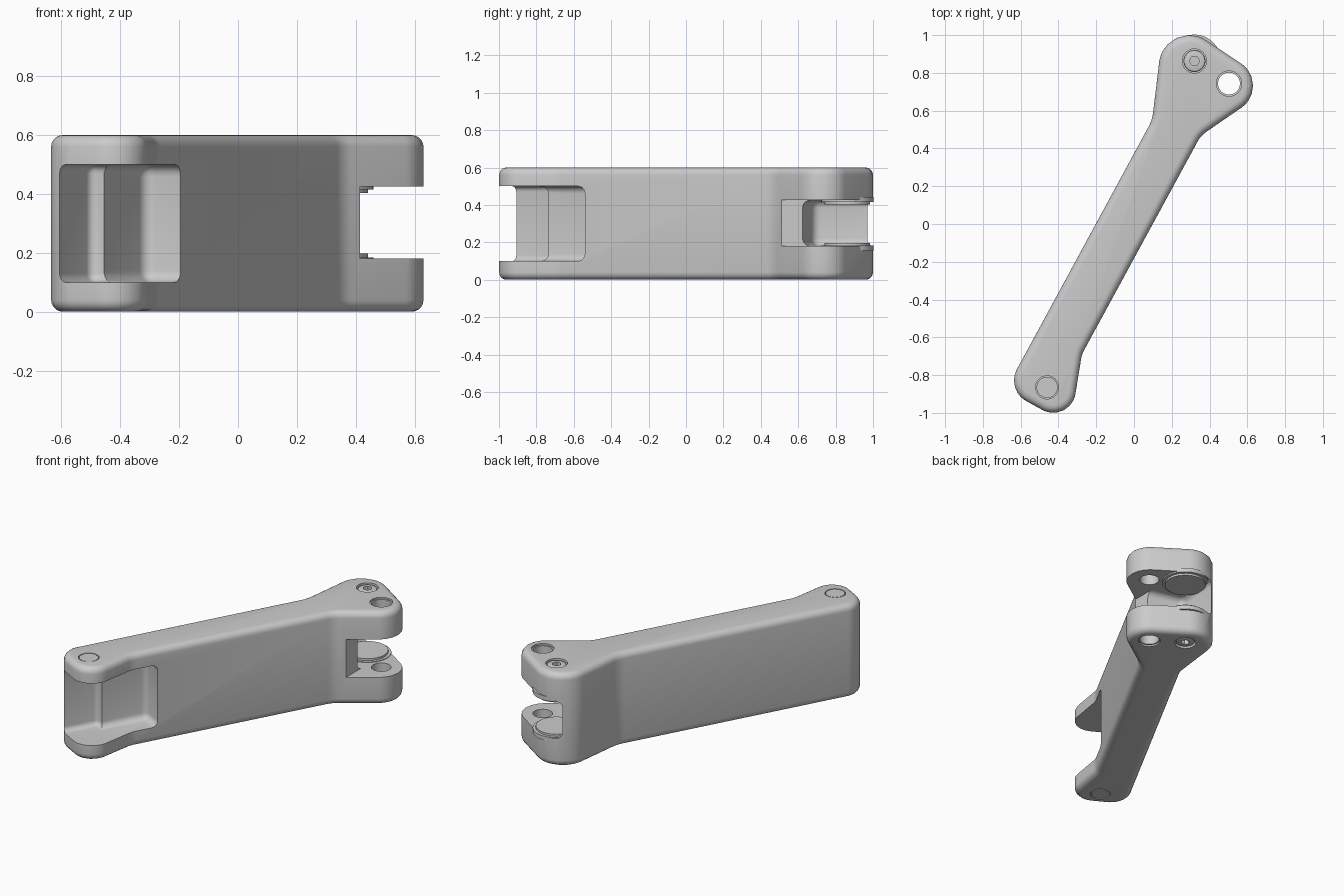
import bpy, bmesh, math
from mathutils import Vector

if "Cube" in bpy.data.objects:
    bpy.data.objects.remove(bpy.data.objects["Cube"])

grey = bpy.data.materials.new("plain_grey")
grey.use_nodes = True
colour = (0.6, 0.6, 0.6, 1)
grey.diffuse_color = colour
grey.node_tree.nodes["Principled BSDF"].inputs["Base Color"].default_value = colour

HEIGHT = 0.6
MID = HEIGHT / 2
ALONG = Vector((0.477, 0.879))     # arm direction
ACROSS = Vector((0.879, -0.477))   # towards the arm's open side
PIN, BOLT, HOLE = (-0.46, -0.865), (0.32, 0.863), (0.503, 0.743)


def select(obj):
    bpy.ops.object.select_all(action='DESELECT')
    obj.select_set(True)
    bpy.context.view_layer.objects.active = obj


def apply(obj, kind, **settings):
    mod = obj.modifiers.new(kind.lower(), kind)
    for key, value in settings.items():
        setattr(mod, key, value)
    select(obj)
    bpy.ops.object.modifier_apply(modifier=mod.name)


def fillet(corners, steps=8):
    """Round each (x, y, radius) corner of a polygon."""
    out = []
    for i, (x, y, r) in enumerate(corners):
        p = Vector((x, y))
        a = (Vector(corners[i - 1][:2]) - p).normalized()
        b = (Vector(corners[(i + 1) % len(corners)][:2]) - p).normalized()
        half = a.angle(b) / 2
        centre = p + (a + b).normalized() * r / math.sin(half)
        reach = r / math.tan(half)
        start = (p + a * reach - centre).normalized()
        end = (p + b * reach - centre).normalized()
        for k in range(steps + 1):
            out.append(centre + start.lerp(end, k / steps).normalized() * r)
    return out


def prism(name, points, z0, z1, bevel=0, segments=5):
    bm = bmesh.new()
    face = bm.faces.new([bm.verts.new((p[0], p[1], z0)) for p in points])
    top = bmesh.ops.extrude_face_region(bm, geom=[face])["geom"]
    bmesh.ops.translate(bm, vec=(0, 0, z1 - z0),
                        verts=[g for g in top if isinstance(g, bmesh.types.BMVert)])
    bmesh.ops.recalc_face_normals(bm, faces=bm.faces)
    mesh = bpy.data.meshes.new(name)
    bm.to_mesh(mesh)
    bm.free()
    mesh.materials.append(grey)
    obj = bpy.data.objects.new(name, mesh)
    bpy.context.collection.objects.link(obj)
    if bevel:
        apply(obj, 'BEVEL', width=bevel, segments=segments,
              limit_method='ANGLE', angle_limit=math.radians(40))
    return obj


def disc(name, centre, radius, z0, z1, sides=40, bevel=0):
    ring = [(centre[0] + radius * math.cos(math.tau * i / sides),
             centre[1] + radius * math.sin(math.tau * i / sides)) for i in range(sides)]
    return prism(name, ring, z0, z1, bevel, 2)


def cut(obj, cutter):
    cutter.hide_render = True
    apply(obj, 'BOOLEAN', object=cutter, operation='DIFFERENCE', solver='EXACT')
    bpy.data.objects.remove(cutter)


def arm_box(s0, s1, n0, n1):
    """Rectangle in arm coordinates."""
    return [ALONG * s + ACROSS * n for s, n in ((s0, n0), (s1, n0), (s1, n1), (s0, n1))]


def smooth(obj):
    select(obj)
    bpy.ops.object.shade_smooth_by_angle(angle=math.radians(30))


# arm body with rounded rims
outline = fillet([(-0.679, -0.878, 0.124), (-0.337, -1.065, 0.118), (-0.276, -0.69, 0.15),
                  (0.354, 0.468, 0.15), (0.74, 0.734, 0.14), (0.165, 1.117, 0.16),
                  (0.096, 0.55, 0.2)])
body = prism("arm_body", outline, 0, HEIGHT, 0.04)

# stepped pocket in the narrow end
cut(body, prism("pocket_cutter", arm_box(-1.6, -0.568, -0.05, 0.7), 0.1, 0.5, 0.04))
cut(body, prism("deep_pocket_cutter", arm_box(-1.6, -0.864, -0.1, 0.7), 0.1, 0.5, 0.03))

# slot and hollow in the wide end
cut(body, prism("slot_cutter", [(0.415, 0.4), (0.9, 0.4), (0.9, 1.2), (0.415, 1.2)],
                0.18, 0.425))
cut(body, prism("hollow_cutter", [(0.185, 0.68), (1, 0.48), (1, 1.3), (0.225, 1.3)],
                0.18, 0.425, 0.04))

# open hole through both plates
cut(body, disc("hole_cutter", HOLE, 0.058, -0.1, HEIGHT + 0.1))

# parts repeated on the upper and lower plates
for label, side in (("upper", 1), ("lower", -1)):
    def span(a, b):
        """Heights of two depths below this plate's outer face."""
        return sorted((MID + side * (MID - a), MID + side * (MID - b)))

    cut(body, disc("rim_cutter", HOLE, 0.067, *span(-0.05, 0.01)))
    cut(body, disc("pin_seat_cutter", PIN, 0.061, *span(-0.05, 0.03)))
    cut(body, disc("bolt_seat_cutter", BOLT, 0.064, *span(-0.05, 0.05)))

    smooth(disc(label + "_pin", PIN, 0.056, *span(0.001, 0.05)))

    bolt = disc(label + "_bolt", BOLT, 0.058, *span(0.005, 0.08), bevel=0.01)
    cut(bolt, disc("socket_cutter", BOLT, 0.027, *span(-0.05, 0.04), sides=6))
    smooth(bolt)

    # washers on the inner faces of the slot
    inner = 0.177
    smooth(disc(label + "_washer", BOLT, 0.14, *span(inner - 0.02, inner + 0.007)))
    smooth(disc(label + "_washer_face", BOLT, 0.122, *span(inner - 0.02, inner + 0.02)))

smooth(body)
